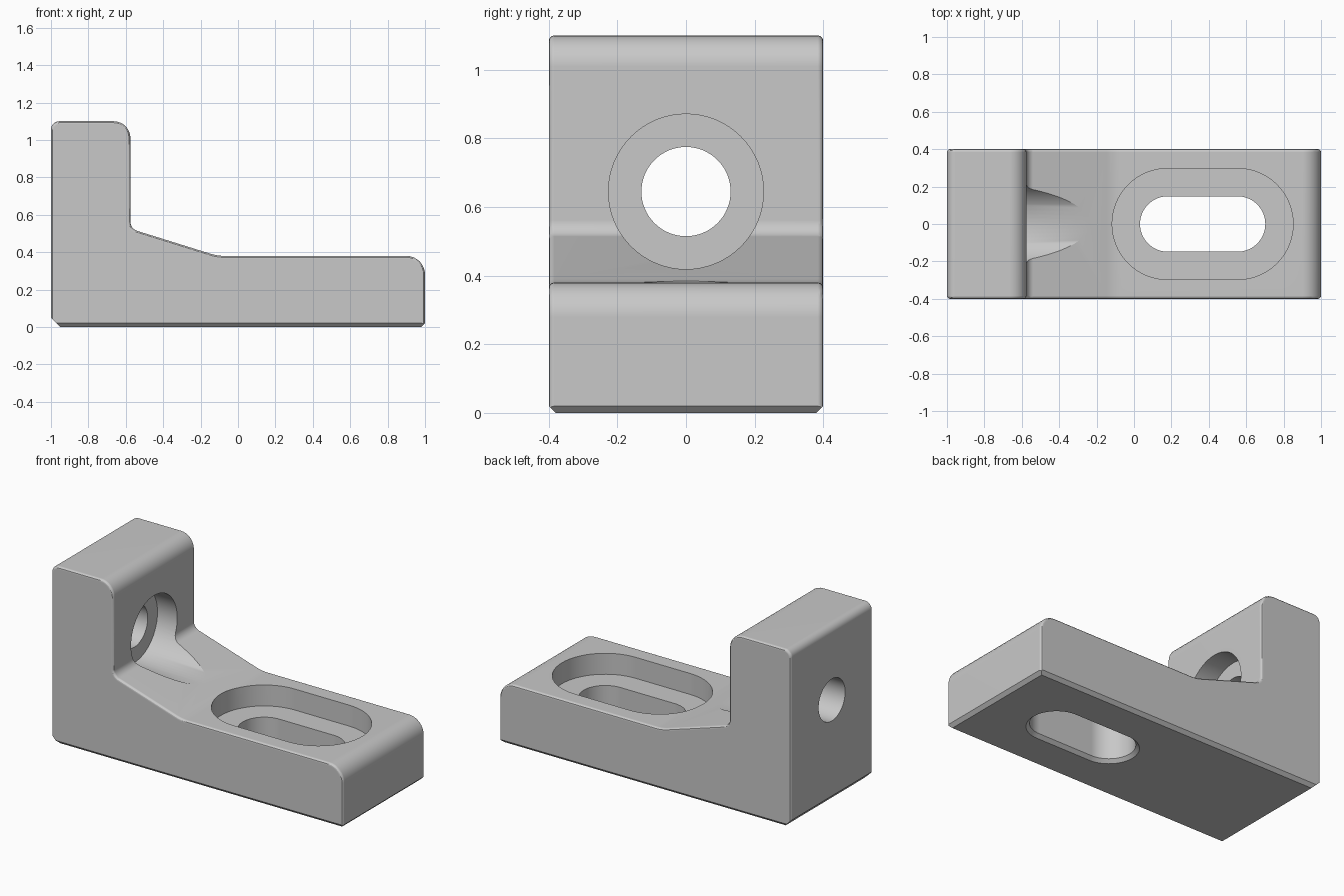
import bpy
import bmesh
import math
from mathutils import Vector, Matrix

if "Cube" in bpy.data.objects:
    bpy.data.objects.remove(bpy.data.objects["Cube"])

HALF_WIDTH = 0.4
GREY = (0.58, 0.58, 0.58, 1)

grey = bpy.data.materials.new("machined grey")
grey.use_nodes = True
grey.diffuse_color = GREY
grey.node_tree.nodes["Principled BSDF"].inputs["Base Color"].default_value = GREY


def fillet(corners, steps=8):
    """Round each (x, z, radius) corner with a tangent arc."""
    points = []
    for i, (x, z, r) in enumerate(corners):
        p = Vector((x, z))
        if r == 0:
            points.append(p)
            continue
        a = (Vector(corners[i - 1][:2]) - p).normalized()
        b = (Vector(corners[(i + 1) % len(corners)][:2]) - p).normalized()
        half = a.angle(b) / 2
        centre = p + (a + b).normalized() * r / math.sin(half)
        start = (p + a * r / math.tan(half) - centre).normalized()
        end = (p + b * r / math.tan(half) - centre).normalized()
        points += [centre + start.slerp(end, k / steps) * r for k in range(steps + 1)]
    return points


def make_object(name, bm):
    bmesh.ops.recalc_face_normals(bm, faces=bm.faces)
    mesh = bpy.data.meshes.new(name)
    bm.to_mesh(mesh)
    bm.free()
    mesh.materials.append(grey)
    obj = bpy.data.objects.new(name, mesh)
    bpy.context.collection.objects.link(obj)
    return obj


def slot_cutter(name, matrix, half_length, sections, steps=32):
    """Loft a round-ended slot through (height, radius) sections."""
    bm = bmesh.new()
    rings = []
    for height, r in sections:
        ring = []
        for side in (1, -1):
            for k in range(steps + 1 if half_length else steps):
                t = math.pi * k / steps - side * math.pi / 2
                ring.append(bm.verts.new(matrix @ Vector(
                    (side * half_length + r * math.cos(t), r * math.sin(t), height))))
        rings.append(ring)
    for low, high in zip(rings, rings[1:]):
        for i in range(len(low)):
            bm.faces.new((low[i - 1], low[i], high[i], high[i - 1]))
    bm.faces.new(rings[0])
    bm.faces.new(rings[-1])
    return make_object(name, bm)


# L-shaped body: rounded side profile extruded across the width
profile = fillet([
    (-1, 0, 0), (1, 0, 0), (1, 0.38, 0.1), (-0.11, 0.38, 0.25),
    (-0.575, 0.525, 0.05), (-0.575, 1.1, 0.09), (-1, 1.1, 0.045)])
bm = bmesh.new()
side = bm.faces.new([bm.verts.new((p.x, -HALF_WIDTH, p.y)) for p in profile])
extruded = bmesh.ops.extrude_face_region(bm, geom=[side], use_keep_orig=True)["geom"]
bmesh.ops.translate(bm, vec=(0, 2 * HALF_WIDTH, 0),
                    verts=[v for v in extruded if isinstance(v, bmesh.types.BMVert)])
bmesh.ops.recalc_face_normals(bm, faces=bm.faces)

# Softened rim on both sides
rim = [e for e in bm.edges
       if abs(e.verts[0].co.y - e.verts[1].co.y) < 0.01
       and max(v.co.z for v in e.verts) > 0.01]
bmesh.ops.bevel(bm, geom=rim, offset=0.016, segments=3, profile=0.5, affect='EDGES')

# Chamfers around the underside, larger at the upright end
for direction, reach, size in ((Vector((1, 0, 0)), 1, 0.02), (Vector((-1, 0, 0)), 1, 0.05),
                               (Vector((0, 1, 0)), HALF_WIDTH, 0.02),
                               (Vector((0, -1, 0)), HALF_WIDTH, 0.02)):
    bmesh.ops.bisect_plane(
        bm, geom=bm.verts[:] + bm.edges[:] + bm.faces[:], dist=1e-5,
        plane_co=direction * (reach - size), plane_no=direction - Vector((0, 0, 1)),
        clear_outer=True)
    bmesh.ops.holes_fill(bm, edges=[e for e in bm.edges if e.is_boundary], sides=0)
body = make_object("clamp_bracket_body", bm)

# Stepped slot in the foot and stepped bore through the upright
foot = Matrix.Translation((0.367, 0, 0))
bore = Matrix.Translation((0, 0, 0.645)) @ Matrix.Rotation(math.pi / 2, 4, 'Y')
cutters = [
    slot_cutter("slot_through", foot, 0.187,
                [(-0.02, 0.188), (0.02, 0.148), (0.5, 0.148)]),
    slot_cutter("slot_recess", foot, 0.187, [(0.25, 0.297), (0.6, 0.297)]),
    slot_cutter("bore_through", bore, 0, [(-1.1, 0.13), (-0.4, 0.13)]),
    slot_cutter("bore_recess", bore, 0, [(-0.71, 0.226), (0.1, 0.226)]),
]
bpy.context.view_layer.objects.active = body
for cutter in cutters:
    cutter.hide_render = True
    mod = body.modifiers.new(cutter.name, 'BOOLEAN')
    mod.operation = 'DIFFERENCE'
    mod.solver = 'EXACT'
    mod.object = cutter
    bpy.ops.object.modifier_apply(modifier=mod.name)
    bpy.data.objects.remove(cutter)

# Smooth fillets, crisp machined edges
bpy.ops.object.select_all(action='DESELECT')
body.select_set(True)
bpy.ops.object.shade_smooth_by_angle(angle=math.radians(30))
weighted = body.modifiers.new("flat_faces", 'WEIGHTED_NORMAL')
weighted.keep_sharp = True
